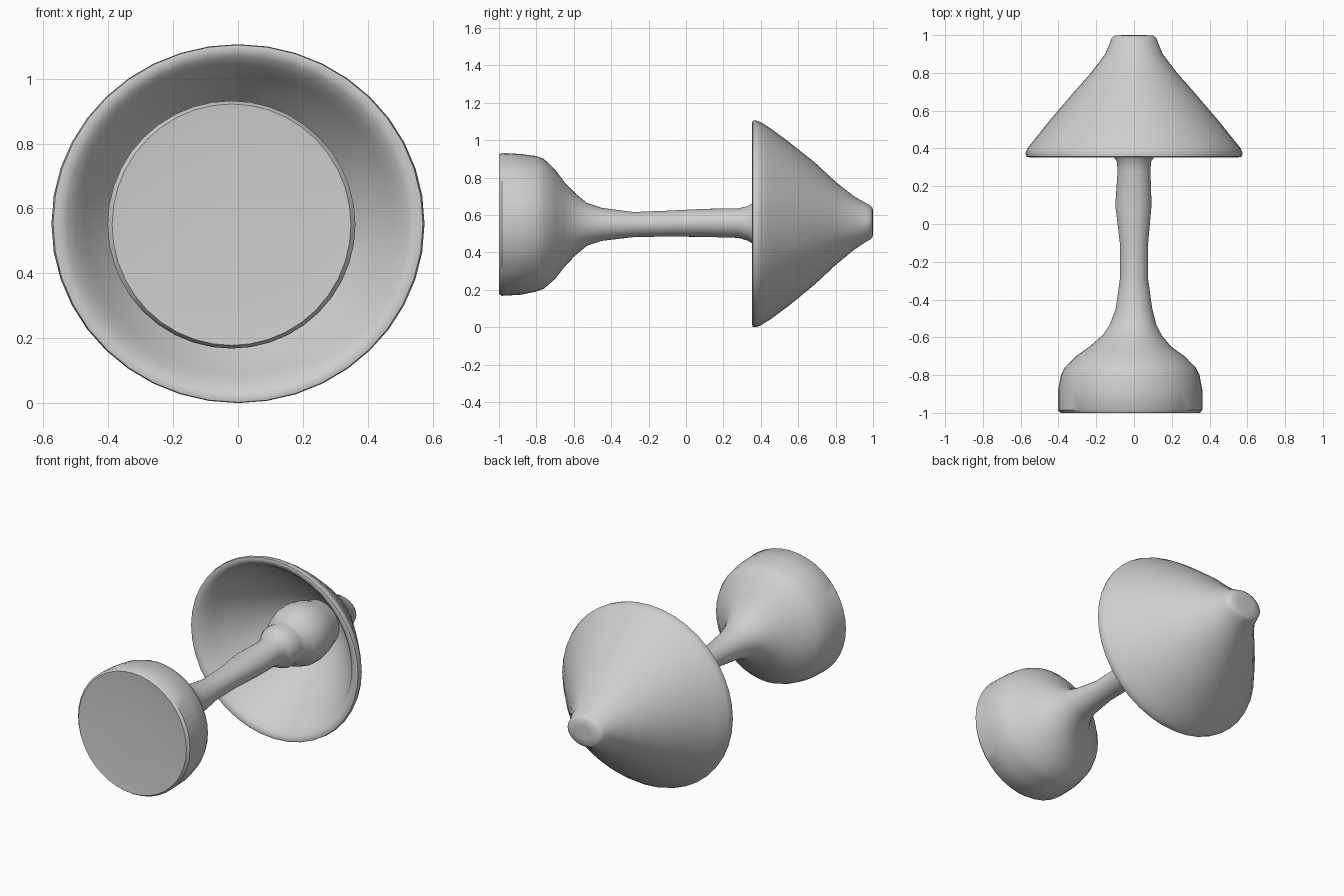
import bpy, bmesh, math

SIDES = 40
grey = bpy.data.materials.new("light grey")
grey.diffuse_color = (0.62, 0.62, 0.62, 1)


def loft(name, rings, cap_start=False, cap_end=False, angle=50):
    """Skin elliptical rings (y, centre x, centre z, radius x, radius z) along y."""
    bm = bmesh.new()
    loops = []
    for y, cx, cz, rx, rz in rings:
        loops.append([bm.verts.new((cx + rx * math.cos(2 * math.pi * i / SIDES), y,
                                    cz + rz * math.sin(2 * math.pi * i / SIDES)))
                      for i in range(SIDES)])
    for a, b in zip(loops, loops[1:]):
        for i in range(SIDES):
            j = (i + 1) % SIDES
            bm.faces.new((a[i], b[i], b[j], a[j]))
    if cap_start:
        bm.faces.new(loops[0])
    if cap_end:
        bm.faces.new(loops[-1][::-1])
    mesh = bpy.data.meshes.new(name)
    bm.to_mesh(mesh)
    bm.free()
    mesh.materials.append(grey)
    ob = bpy.data.objects.new(name, mesh)
    bpy.context.collection.objects.link(ob)
    bpy.ops.object.select_all(action='DESELECT')
    ob.select_set(True)
    bpy.context.view_layer.objects.active = ob
    bpy.ops.object.shade_smooth_by_angle(angle=math.radians(angle))
    return ob


# Heavy rounded foot with a flat sole, tapering into the slim stem
loft("base_and_stem", [
    (-0.992, -0.02, 0.55, 0.10, 0.10),
    (-0.994, -0.02, 0.55, 0.30, 0.30),
    (-1.0, -0.02, 0.55, 0.368, 0.372),
    (-0.985, -0.02, 0.55, 0.382, 0.382),
    (-0.88, -0.02, 0.55, 0.382, 0.376),
    (-0.80, -0.02, 0.553, 0.367, 0.362),
    (-0.76, -0.02, 0.553, 0.347, 0.347),
    (-0.70, -0.02, 0.55, 0.287, 0.292),
    (-0.65, -0.02, 0.55, 0.217, 0.227),
    (-0.59, -0.01, 0.55, 0.157, 0.165),
    (-0.53, -0.005, 0.55, 0.122, 0.115),
    (-0.45, 0.0, 0.55, 0.097, 0.088),
    (-0.28, 0.0, 0.549, 0.073, 0.067),
    (-0.10, 0.0, 0.554, 0.075, 0.069),
    (0.10, -0.003, 0.558, 0.096, 0.075),
    (0.28, 0.0, 0.557, 0.087, 0.079),
    (0.33, 0.0, 0.555, 0.09, 0.092),
    (0.36, 0.0, 0.555, 0.11, 0.11)], cap_start=True, angle=40)

# Collar and bulb, running up to the inner wall of the shade
loft("socket_and_bulb", [(y, 0, 0.555, r, r) for y, r in (
    (0.36, 0.11), (0.40, 0.128), (0.44, 0.124), (0.47, 0.13),
    (0.51, 0.16), (0.57, 0.178), (0.63, 0.18), (0.69, 0.17),
    (0.74, 0.152), (0.785, 0.14))])

# Hollow conical shade: inner wall, broad rounded lip, outer wall, flat tip
loft("shade", [
    (0.785, 0, 0.555, 0.14, 0.14),
    (0.75, 0, 0.555, 0.20, 0.20),
    (0.60, 0, 0.555, 0.338, 0.335),
    (0.50, 0, 0.555, 0.422, 0.415),
    (0.43, 0, 0.555, 0.475, 0.465),
    (0.39, 0, 0.554, 0.502, 0.49),
    (0.366, 0, 0.553, 0.528, 0.515),
    (0.353, 0, 0.553, 0.552, 0.537),
    (0.357, 0, 0.553, 0.57, 0.551),
    (0.375, 0, 0.553, 0.575, 0.553),
    (0.40, 0, 0.553, 0.565, 0.543),
    (0.45, 0, 0.553, 0.525, 0.512),
    (0.55, 0, 0.553, 0.445, 0.438),
    (0.69, 0, 0.555, 0.325, 0.325),
    (0.80, 0, 0.555, 0.228, 0.222),
    (0.90, 0, 0.557, 0.152, 0.142),
    (0.965, 0, 0.56, 0.125, 0.102),
    (0.985, 0, 0.56, 0.118, 0.092),
    (0.998, 0, 0.56, 0.10, 0.078),
    (1.0, 0, 0.56, 0.05, 0.04)], cap_end=True)
